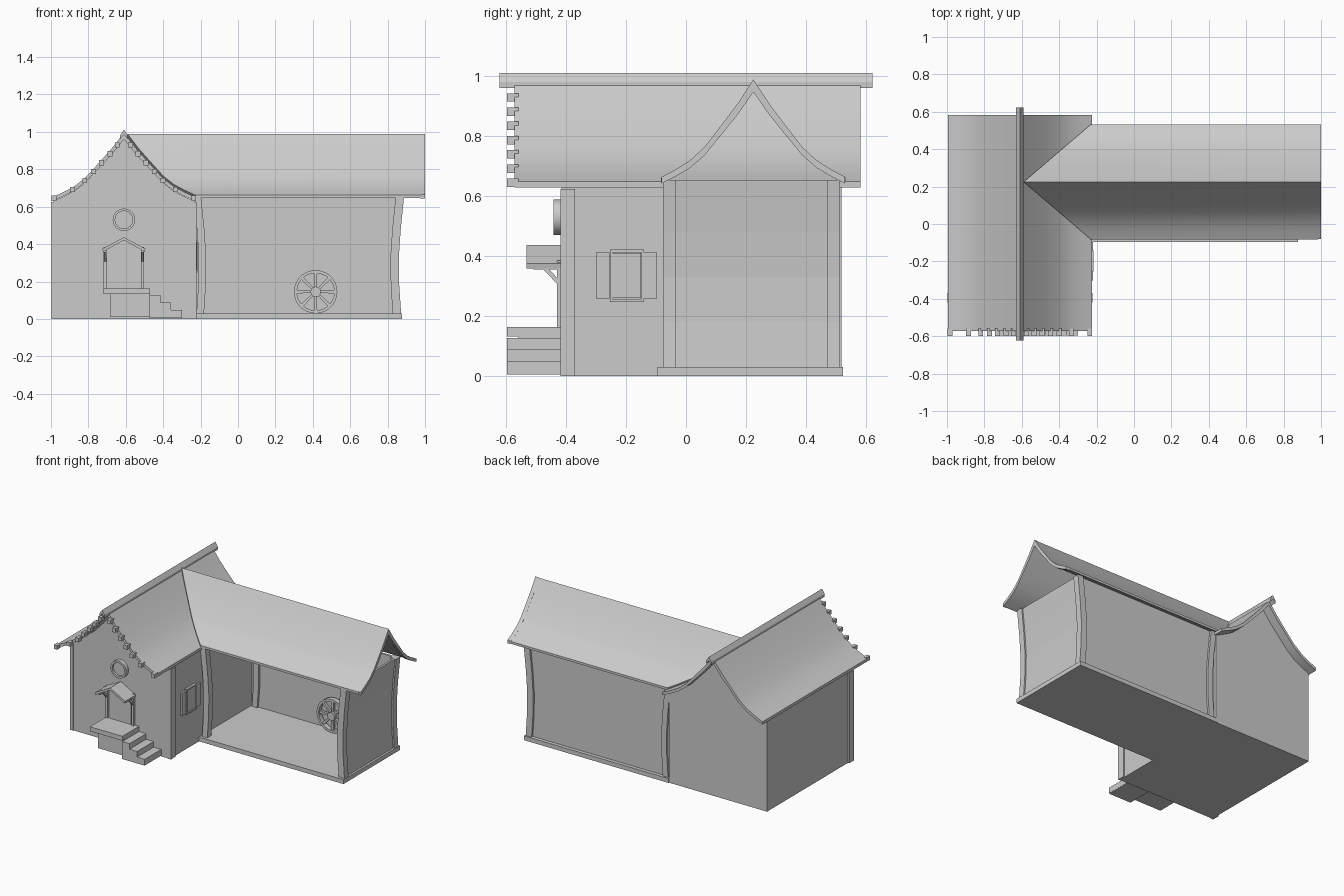
import bpy, math
from mathutils import Vector

if "Cube" in bpy.data.objects:
    bpy.data.objects.remove(bpy.data.objects["Cube"])

# ---------- helpers ----------
def make(name, verts, faces, smooth=False):
    me = bpy.data.meshes.new(name)
    me.from_pydata(verts, [], faces)
    ob = bpy.data.objects.new(name, me)
    bpy.context.collection.objects.link(ob)
    bpy.ops.object.select_all(action='DESELECT')
    ob.select_set(True)
    bpy.context.view_layer.objects.active = ob
    bpy.ops.object.mode_set(mode='EDIT')
    bpy.ops.mesh.select_all(action='SELECT')
    bpy.ops.mesh.normals_make_consistent(inside=False)
    bpy.ops.object.mode_set(mode='OBJECT')
    if smooth:
        bpy.ops.object.shade_smooth_by_angle(angle=math.radians(35))
    return ob

def prism(name, pts, axis, a, b, smooth=False):
    """Extrude a (u, z) profile along axis from a to b; a may be a list, one value per point."""
    n = len(pts)
    starts = a if isinstance(a, list) else [a] * n
    def at(p, d):
        return (p[0], d, p[1]) if axis == 'y' else (d, p[0], p[1])
    verts = [at(p, s) for p, s in zip(pts, starts)] + [at(p, b) for p in pts]
    faces = [tuple(range(n)), tuple(range(2 * n - 1, n - 1, -1))]
    faces += [(i, (i + 1) % n, n + (i + 1) % n, n + i) for i in range(n)]
    return make(name, verts, faces, smooth)

def box(name, x0, x1, y0, y1, z0, z1):
    return prism(name, [(x0, z0), (x1, z0), (x1, z1), (x0, z1)], 'y', y0, y1)

def ring(name, c, r_out, r_in, y0, y1, n=24):
    verts, faces = [], []
    for i in range(n):
        t = 2 * math.pi * i / n
        for r, y in ((r_out, y0), (r_out, y1), (r_in, y1), (r_in, y0)):
            verts.append((c[0] + r * math.cos(t), y, c[1] + r * math.sin(t)))
        for k in range(4):
            j = (i + 1) % n
            faces.append((i*4 + k, i*4 + (k+1) % 4, j*4 + (k+1) % 4, j*4 + k))
    return make(name, verts, faces, True)

def disc(name, c, r, y0, y1, n=24):
    pts = [(c[0] + r * math.cos(2*math.pi*i/n), c[1] + r * math.sin(2*math.pi*i/n)) for i in range(n)]
    return prism(name, pts, 'y', y0, y1, True)

# Concave roof slope: (share of half width, share of drop)
SLOPE = [(0, 0), (0.17, 0.245), (0.34, 0.457), (0.53, 0.69), (0.69, 0.83), (0.85, 0.925), (1, 1)]
FULL = [(-t, d) for t, d in SLOPE[:0:-1]] + SLOPE

def slope_line(c, half, top, drop):
    return [(c + t * half, top - d * drop) for t, d in FULL]

HX, WY = -0.61, 0.225   # ridge lines of house and wing

# ---------- left house ----------
top = slope_line(HX, 0.385, 0.995, 0.345)
low = slope_line(HX, 0.385, 0.96, 0.33)
prism("house_roof", top + low[::-1], 'y', -0.572, 0.582, True)
wall = slope_line(HX, 0.377, 0.97, 0.34)
prism("house_body", [(HX - 0.377, 0)] + wall + [(HX + 0.377, 0)], 'y', -0.415, 0.52)
prism("house_ridge_cap", [(HX - 0.02, 0.982), (HX, 1.012), (HX + 0.02, 0.982),
                          (HX + 0.02, 0.962), (HX, 0.985), (HX - 0.02, 0.962)], 'y', -0.622, 0.622)
for s in (-1, 1):
    x = HX + s * 0.375
    box("house_corner_post", x - 0.012, x + 0.012, -0.419, -0.37, 0, 0.625)
    # rafter ends along the front gable edge
    for i in range(7):
        z = 0.93 - i * 0.0475
        for (ta, da), (tb, db) in zip(SLOPE, SLOPE[1:]):
            d = (0.975 - z) / 0.335
            if da <= d <= db:
                t = ta + (tb - ta) * (d - da) / (db - da)
                xc = HX + s * t * 0.385
                box("rafter_end", xc - 0.013, xc + 0.013, -0.598, -0.56, z - 0.014, z + 0.014)

# round gable window
ring("round_window_frame", (HX, 0.53), 0.06, 0.047, -0.443, -0.41)
disc("round_window_pane", (HX, 0.53), 0.05, -0.428, -0.41)

# side window with shutters
box("side_window", -0.24, -0.222, -0.245, -0.15, 0.26, 0.41)
for y in (-0.25, -0.145):
    box("side_window_jamb", -0.24, -0.217, y - 0.004, y + 0.004, 0.25, 0.42)
for z in (0.252, 0.418):
    box("side_window_rail", -0.24, -0.217, -0.254, -0.141, z - 0.005, z + 0.005)
for y in (-0.278, -0.12):
    box("shutter", -0.24, -0.22, y - 0.023, y + 0.023, 0.258, 0.412)

# ---------- porch ----------
box("door", -0.695, -0.525, -0.422, -0.41, 0.16, 0.38)
can = [(-0.115, 0.375), (-0.06, 0.405), (0, 0.437), (0.06, 0.405), (0.115, 0.375)]
prism("porch_canopy", [(HX + x, z) for x, z in can] + [(HX + x * 0.97, z - 0.016) for x, z in can[::-1]],
      'y', -0.533, -0.412)
for s in (-1, 1):
    x = HX + s * 0.1
    box("door_post", x - 0.008, x + 0.008, -0.43, -0.41, 0.16, 0.385)
    box("canopy_arm", x - 0.008, x + 0.008, -0.51, -0.41, 0.355, 0.372)
    prism("canopy_brace", [(-0.478, 0.358), (-0.458, 0.358), (-0.428, 0.325), (-0.428, 0.305)],
          'x', x - 0.006, x + 0.006)
box("porch_platform", -0.72, -0.47, -0.597, -0.412, 0.132, 0.163)
box("porch_base", -0.685, -0.47, -0.56, -0.412, 0.01, 0.134)
for i in range(3):
    box("porch_step", -0.472, -0.415 + i * 0.058, -0.597, -0.412, 0.088 - i * 0.039, 0.127 - i * 0.039)
box("porch_step_base", -0.472, -0.3, -0.597, -0.412, 0.005, 0.012)

# ---------- open wing ----------
WH = 0.308
def wing_line(z0, drop):
    return slope_line(WY, WH, z0, drop)
wt, wl = wing_line(0.988, 0.325), wing_line(0.952, 0.305)
start = [HX + 0.02 + abs(t) * 0.36 for t, d in FULL]   # valley line against the house roof
prism("wing_roof", wt + wl[::-1], 'x', start + start[::-1], 0.985, True)
# slightly proud board around the gable end
bt, bl = slope_line(WY, 0.306, 0.99, 0.325), slope_line(WY, 0.306, 0.948, 0.305)
prism("wing_barge_board", bt + bl[::-1], 'x', 0.972, 1.0, True)

box("wing_floor", -0.235, 0.877, -0.095, 0.525, 0, 0.03)
box("wing_back_wall", -0.235, 0.855, 0.485, 0.5, 0.03, 0.655)

# end wall and posts lean outwards towards the top
LEAN = [(0.862, 0.03), (0.852, 0.18), (0.85, 0.33), (0.86, 0.48), (0.878, 0.655)]
def leaning(name, y0, y1, out, inn, mirror=False):
    pts = [(x + out, z) for x, z in LEAN] + [(x - inn, z) for x, z in LEAN[::-1]]
    if mirror:
        pts = [(0.645 - x, z) for x, z in pts]
    return prism(name, pts, 'y', y0, y1)

leaning("wing_end_wall", -0.035, 0.49, 0.0, 0.015)
for y in (-0.055, 0.492):
    leaning("wing_end_post", y - 0.022, y + 0.022, 0.01, 0.035)
    leaning("wing_inner_post", y - 0.022, y + 0.022, 0.005, 0.035, True)

# ---------- cart wheel leaning at the back wall ----------
C = (0.415, 0.145)
ring("wheel_rim", C, 0.116, 0.1, 0.435, 0.468, 28)
disc("wheel_hub", C, 0.028, 0.428, 0.474, 12)
for i in range(8):
    t = math.pi * i / 4
    d, n = Vector((math.cos(t), math.sin(t))), Vector((-math.sin(t), math.cos(t)))
    c = Vector(C)
    pts = [c + d*0.02 - n*0.006, c + d*0.104 - n*0.009, c + d*0.104 + n*0.009, c + d*0.02 + n*0.006]
    prism("wheel_spoke", [tuple(p) for p in pts], 'y', 0.442, 0.46)
